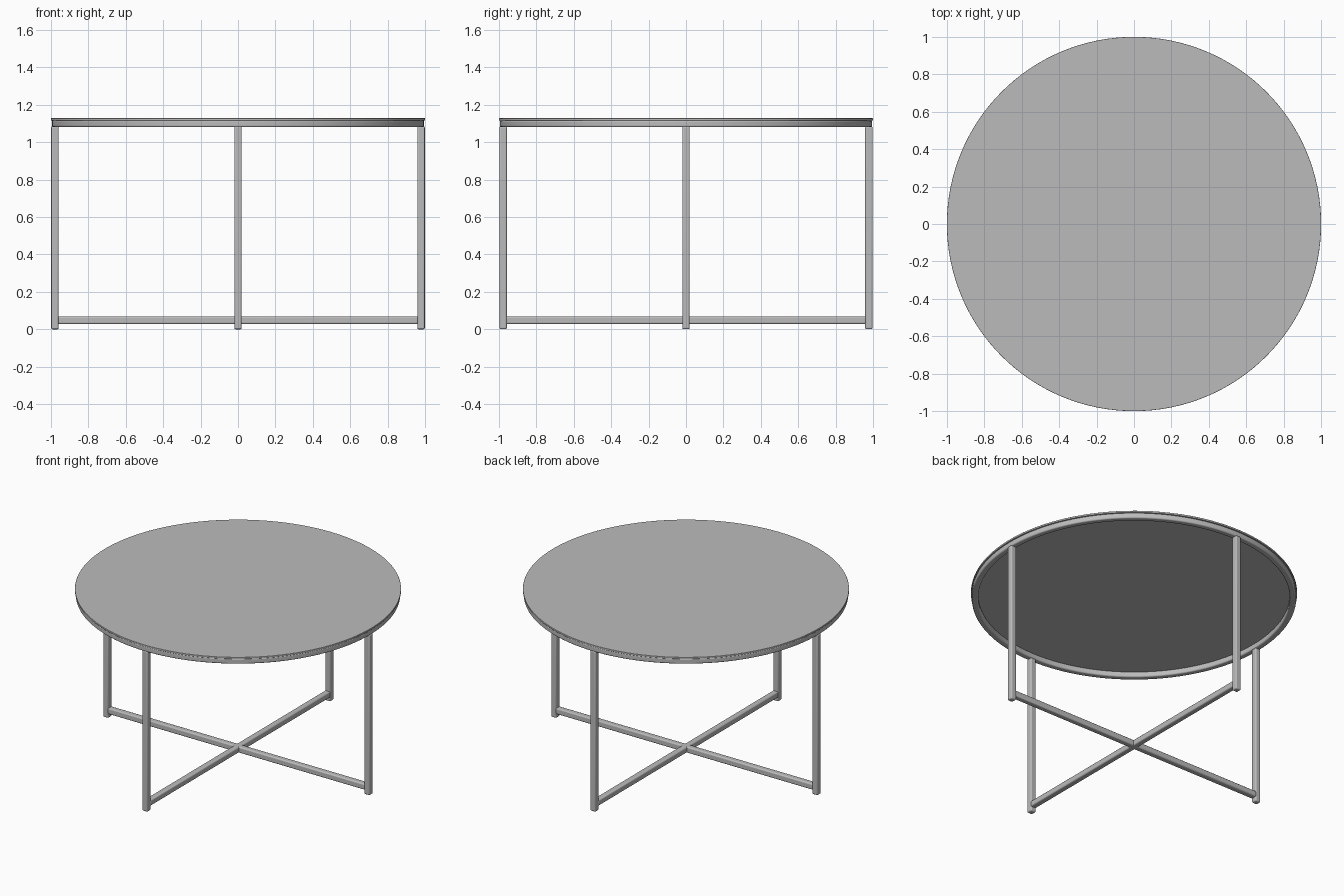
import bpy
import bmesh
from math import cos, sin, pi, radians
from mathutils import Matrix

cube = bpy.data.objects.get("Cube")
if cube:
    bpy.data.objects.remove(cube, do_unlink=True)

grey = bpy.data.materials.new("satin grey")
grey.use_nodes = True
colour = (0.5, 0.5, 0.5, 1)
grey.diffuse_color = colour
grey.node_tree.nodes["Principled BSDF"].inputs["Base Color"].default_value = colour

TUBE = 0.04       # square tube width
RADIUS = 0.978    # centre line of the legs
RING_LOW = 1.08   # underside of the ring


def finish(name, bm, bevel):
    bmesh.ops.recalc_face_normals(bm, faces=bm.faces)
    mesh = bpy.data.meshes.new(name)
    bm.to_mesh(mesh)
    bm.free()
    mesh.materials.append(grey)
    obj = bpy.data.objects.new(name, mesh)
    bpy.context.collection.objects.link(obj)
    if bevel:
        mod = obj.modifiers.new("soft edges", 'BEVEL')
        mod.width = bevel
        mod.segments = 3
        mod.limit_method = 'ANGLE'
        mod.angle_limit = radians(40)
    bpy.context.view_layer.objects.active = obj
    bpy.ops.object.select_all(action='DESELECT')
    obj.select_set(True)
    bpy.ops.object.shade_smooth_by_angle(angle=radians(40))
    return obj


def bar(name, size, centre, turn=0, bevel=0.008):
    bm = bmesh.new()
    matrix = (Matrix.Rotation(turn, 4, 'Z') @ Matrix.Translation(centre)
              @ Matrix.Diagonal((*size, 1)))
    bmesh.ops.create_cube(bm, size=1, matrix=matrix)
    return finish(name, bm, bevel)


def lathe(name, profile, bevel, steps=128):
    # Sweep a closed profile of (radius, height) points around the z axis
    bm = bmesh.new()
    rings = [[bm.verts.new((r * cos(2 * pi * i / steps), r * sin(2 * pi * i / steps), z))
              for r, z in profile] for i in range(steps)]
    n = len(profile)
    for i in range(steps):
        a, b = rings[i], rings[(i + 1) % steps]
        for j in range(n):
            k = (j + 1) % n
            bm.faces.new((a[j], b[j], b[k], a[k]))
    return finish(name, bm, bevel)


# Table top
bm = bmesh.new()
bmesh.ops.create_cone(bm, cap_ends=True, segments=128, radius1=1, radius2=1,
                      depth=0.012, matrix=Matrix.Translation((0, 0, 1.122)))
finish("table_top", bm, 0.002)

# Ring under the top
inner, outer, ring_top = 0.955, 0.995, 1.117
lathe("top_ring", [(inner, RING_LOW), (outer, RING_LOW),
                   (outer, ring_top), (inner, ring_top)], 0.008)

# Four legs
for i, side in enumerate(("left", "back", "right", "front")):
    bar(side + "_leg", (TUBE, TUBE, RING_LOW + 0.005),
        (RADIUS, 0, (RING_LOW + 0.005) / 2), i * pi / 2)

# Crossing floor rails
for name, turn in (("side_to_side_rail", 0), ("front_to_back_rail", pi / 2)):
    bar(name, (2 * RADIUS - TUBE + 0.01, TUBE, TUBE), (0, 0, 0.048), turn)
